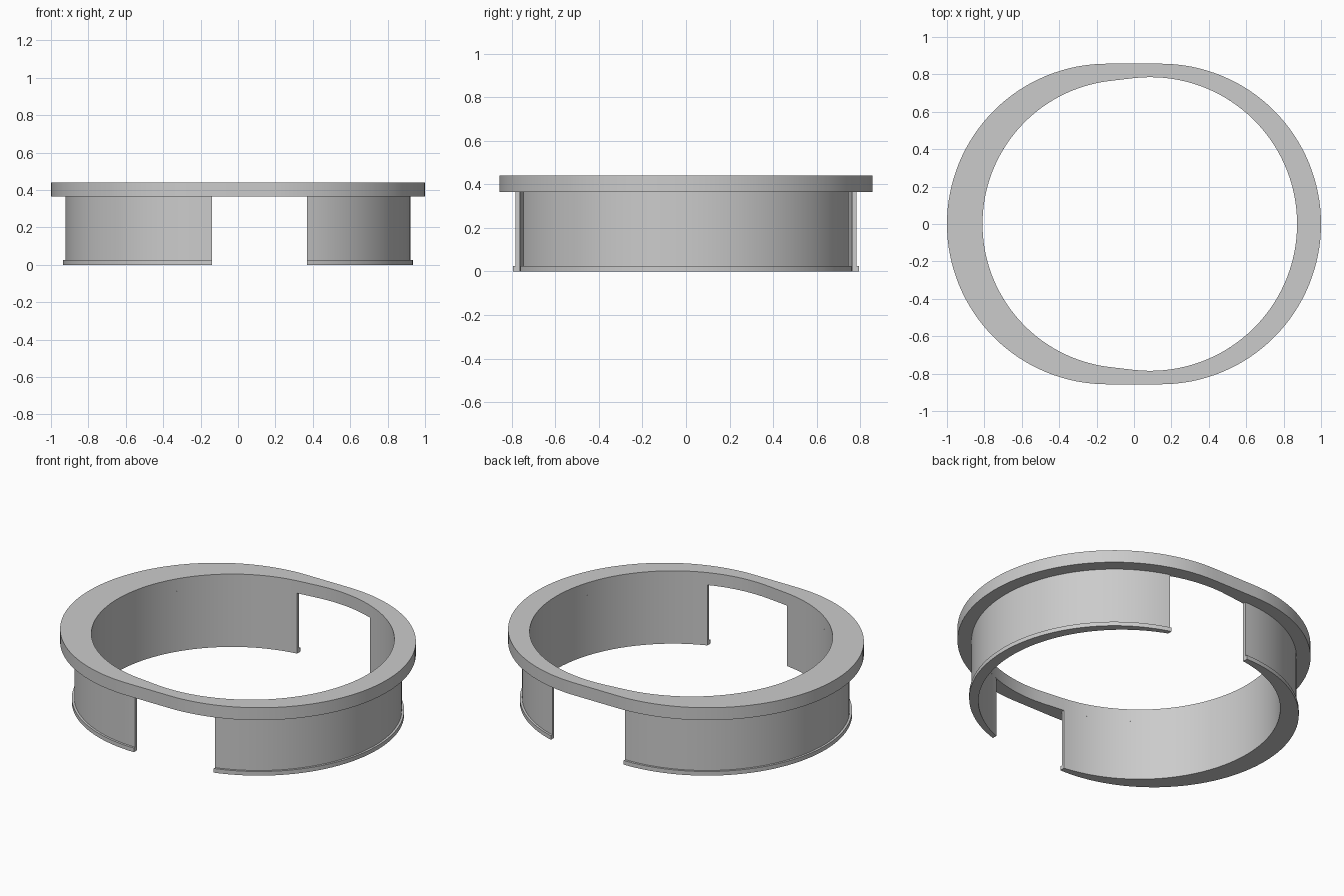
import bpy
from math import pi, sin, cos, acos, asin, radians

if "Cube" in bpy.data.objects:
    bpy.data.objects.remove(bpy.data.objects["Cube"])

SEG = 64                      # steps per half outline
Z_LIP, Z_FLANGE, Z_TOP = 0.025, 0.365, 0.44
# circles as (centre x, radius)
FLANGE = ((-0.143, 0.857), (0.143, 0.857))
HOLE = ((-0.04, 0.77), (0.087, 0.785))
WALL = ((-0.14, 0.782), (0.14, 0.782))
LIP = ((-0.14, 0.795), (0.14, 0.795))


def arc(circle, a0, a1):
    c, r = circle
    return [(c + r * cos(a0 + (a1 - a0) * i / SEG), r * sin(a0 + (a1 - a0) * i / SEG))
            for i in range(SEG + 1)]


def hull(left, right):
    """Outline wrapped around two circles lying on the x axis."""
    t = pi / 2 + asin((right[1] - left[1]) / (right[0] - left[0]))
    return arc(right, -t, t) + arc(left, t, 2 * pi - t)


def cut_arc(circle, x_cut, side):
    """Arc on one side of the plane x = x_cut."""
    t = acos((x_cut - circle[0]) / circle[1])
    return arc(circle, -t, t) if side > 0 else arc(circle, t, 2 * pi - t)


def loft(name, rails, closed):
    """Skin matching (points, z) rails as a tube, capped when open."""
    n, k = len(rails[0][0]), len(rails)
    verts = [(*pts[i], z) for i in range(n) for pts, z in rails]
    faces = []
    for i in range(n if closed else n - 1):
        a, b = i * k, (i + 1) % n * k
        faces += [(a + j, b + j, b + (j + 1) % k, a + (j + 1) % k) for j in range(k)]
    if not closed:
        faces += [tuple(range(k)), tuple(reversed(range((n - 1) * k, n * k)))]
    mesh = bpy.data.meshes.new(name)
    mesh.from_pydata(verts, [], faces)
    obj = bpy.data.objects.new(name, mesh)
    bpy.context.collection.objects.link(obj)
    bpy.ops.object.select_all(action='DESELECT')
    obj.select_set(True)
    bpy.context.view_layer.objects.active = obj
    bpy.ops.object.mode_set(mode='EDIT')
    bpy.ops.mesh.select_all(action='SELECT')
    bpy.ops.mesh.normals_make_consistent(inside=False)
    bpy.ops.object.mode_set(mode='OBJECT')
    bpy.ops.object.shade_smooth_by_angle(angle=radians(30))
    return obj


# top flange with the off-centre hole
outer, inner = hull(*FLANGE), hull(*HOLE)
loft("top_flange", [(inner, Z_FLANGE), (outer, Z_FLANGE), (outer, Z_TOP), (inner, Z_TOP)], True)

# two curved skirt walls, each with a small snap lip at the bottom
for name, k, x_cut, side in (("left_skirt", 0, -0.14, -1), ("right_skirt", 1, 0.37, 1)):
    bore, wall, lip = (cut_arc(s[k], x_cut, side) for s in (HOLE, WALL, LIP))
    loft(name, [(bore, 0), (lip, 0), (lip, Z_LIP), (wall, Z_LIP),
                (wall, Z_FLANGE), (bore, Z_FLANGE)], False)
